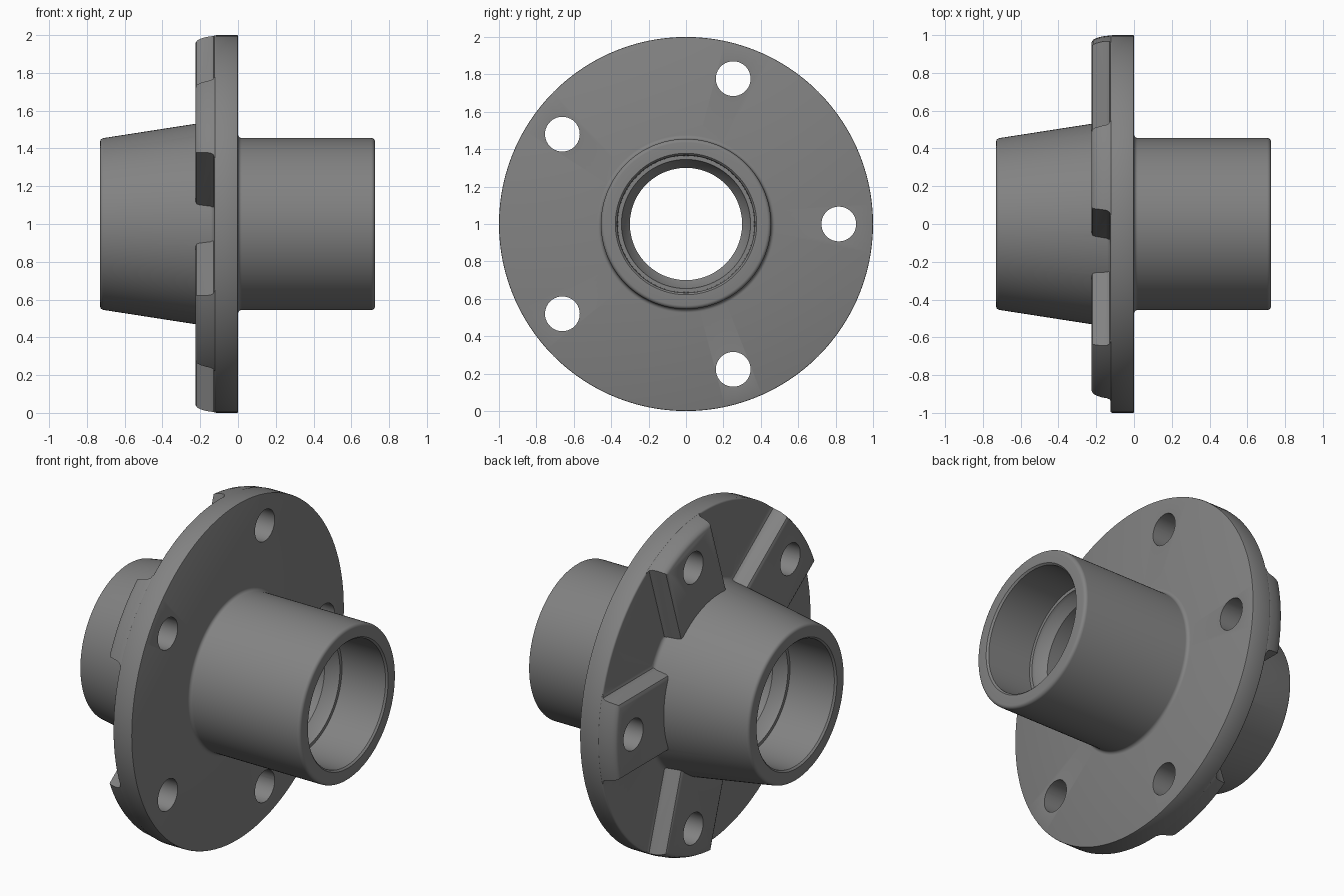
import bpy, bmesh, math
from mathutils import Vector, Matrix

if "Cube" in bpy.data.objects:
    bpy.data.objects.remove(bpy.data.objects["Cube"])

SEG = 120
CENTRE = Vector((0, 0, 1))
PADS = [math.radians(72 * i) for i in range(5)]

grey = bpy.data.materials.new("cast grey")
grey.diffuse_color = (0.225, 0.225, 0.225, 1)
grey.use_nodes = True
grey.node_tree.nodes["Principled BSDF"].inputs["Base Color"].default_value = grey.diffuse_color


def make(name, bm):
    bmesh.ops.recalc_face_normals(bm, faces=bm.faces)
    me = bpy.data.meshes.new(name)
    bm.to_mesh(me)
    bm.free()
    ob = bpy.data.objects.new(name, me)
    bpy.context.collection.objects.link(ob)
    me.materials.append(grey)
    return ob


def lathe(name, profile):
    """Revolve a closed (x, radius) profile about the hub axis."""
    bm = bmesh.new()
    rings = []
    for i in range(SEG):
        a = 2 * math.pi * i / SEG
        rings.append([bm.verts.new((x, r * math.cos(a), 1 + r * math.sin(a))) for x, r in profile])
    n = len(profile)
    for i in range(SEG):
        p, q = rings[i], rings[(i + 1) % SEG]
        for j in range(n):
            k = (j + 1) % n
            bm.faces.new((p[j], p[k], q[k], q[j]))
    return make(name, bm)


def bar(name, section, r0, r1, angle):
    """Extrude a (width, x) section radially from r0 to r1 at an angle."""
    bm = bmesh.new()
    ends = [[bm.verts.new((x, r, w)) for w, x in section] for r in (r0, r1)]
    n = len(section)
    bm.faces.new(ends[0])
    bm.faces.new(ends[1])
    for j in range(n):
        k = (j + 1) % n
        bm.faces.new((ends[0][j], ends[0][k], ends[1][k], ends[1][j]))
    bm.transform(Matrix.Translation(CENTRE) @ Matrix.Rotation(angle, 4, 'X'))
    return make(name, bm)


def boolean(ob, tool, op):
    m = ob.modifiers.new(op.lower(), 'BOOLEAN')
    m.operation, m.object, m.solver = op, tool, 'EXACT'
    bpy.context.view_layer.objects.active = ob
    bpy.ops.object.modifier_apply(modifier=m.name)
    bpy.data.objects.remove(tool)


def arc(cx, cr, rad, a0, a1, n=5):
    """Points of a fillet in the (x, radius) plane, angles in degrees."""
    return [(cx + rad * math.cos(math.radians(a0 + (a1 - a0) * i / n)),
             cr + rad * math.sin(math.radians(a0 + (a1 - a0) * i / n))) for i in range(n + 1)]


# Tapered hub, flange plate, straight barrel and stepped bore
outer = (arc(-0.71, 0.435, 0.02, 180, 98)
         + arc(-0.15, 0.5675, 0.025, -82, 0)
         + arc(-0.115, 0.99, 0.01, 180, 90, 3)
         + arc(-0.005, 0.995, 0.005, 90, 0, 2)
         + arc(0.02, 0.475, 0.02, 180, 270)
         + arc(0.705, 0.435, 0.02, 90, 0))
bore = [(0.725, 0.378), (0.715, 0.368), (0.43, 0.365), (0.43, 0.345), (0.41, 0.34), (0.36, 0.30)]
bore += [(-x, r) for x, r in reversed(bore)]
bore[-1], bore[-2] = (-0.73, 0.378), (-0.72, 0.368)
hub = lathe("wheel_hub", outer + bore)

# Five raised bolt pads with drafted, filleted sides and a rounded rim
half = [(0.265, -0.11), (0.265, -0.125), (0.248, -0.13), (0.238, -0.145),
        (0.226, -0.205), (0.22, -0.219), (0.206, -0.225)]
section = half + [(-w, x) for w, x in reversed(half)]
rim = [(-0.3, 0.40), (-0.09, 0.40), (-0.09, 0.998), (-0.13, 0.998), (-0.17, 0.993),
       (-0.20, 0.984), (-0.217, 0.975), (-0.225, 0.962), (-0.3, 0.962)]
for a in PADS:
    pad = bar("pad", section, 0.42, 1.1, a)
    boolean(pad, lathe("rim_cutter", rim), 'INTERSECT')
    boolean(hub, pad, 'UNION')

# Bolt holes through flange and pads
for a in PADS:
    bm = bmesh.new()
    bmesh.ops.create_cone(bm, cap_ends=True, segments=40, radius1=0.093, radius2=0.093, depth=1)
    bm.transform(Matrix.Translation(CENTRE + Vector((0, 0.817 * math.cos(a), 0.817 * math.sin(a))))
                 @ Matrix.Rotation(math.pi / 2, 4, 'Y'))
    boolean(hub, make("hole_cutter", bm), 'DIFFERENCE')

bpy.ops.object.select_all(action='DESELECT')
hub.select_set(True)
bpy.context.view_layer.objects.active = hub
bpy.ops.object.shade_smooth_by_angle(angle=math.radians(32))
